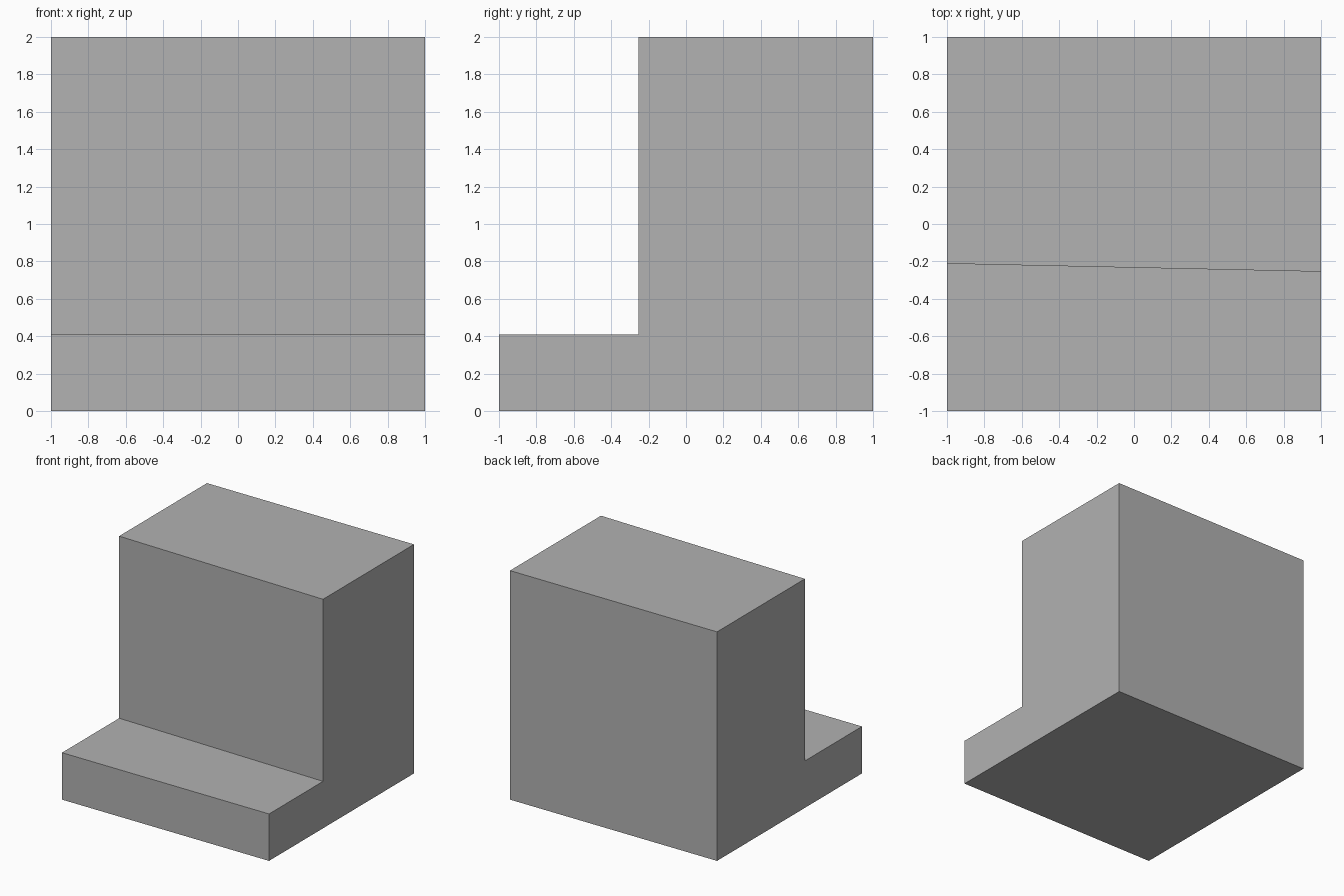
import bpy
import bmesh

cube = bpy.data.objects.get("Cube")
if cube:
    bpy.data.objects.remove(cube, do_unlink=True)

# Plain grey material
grey = bpy.data.materials.new("plain_grey")
grey.use_nodes = True
colour = (0.445, 0.445, 0.445, 1)
grey.diffuse_color = colour
grey.node_tree.nodes["Principled BSDF"].inputs["Base Color"].default_value = colour

STEP_Z = 0.41


def end_profile(bm, x, riser_y):
    """L-shaped side outline at one end of the block."""
    outline = [(-1, 0), (1, 0), (1, 2), (riser_y, 2), (riser_y, STEP_Z), (-1, STEP_Z)]
    return [bm.verts.new((x, y, z)) for y, z in outline]


# Stepped block: two end outlines bridged, with a slightly skewed riser
bm = bmesh.new()
right = end_profile(bm, -1, -0.212)
left = end_profile(bm, 1, -0.255)
bm.faces.new(right)
bm.faces.new(left)
for i in range(len(right)):
    j = (i + 1) % len(right)
    bm.faces.new((right[i], right[j], left[j], left[i]))
bmesh.ops.recalc_face_normals(bm, faces=bm.faces)

mesh = bpy.data.meshes.new("stepped_block")
bm.to_mesh(mesh)
bm.free()
mesh.materials.append(grey)
block = bpy.data.objects.new("stepped_block", mesh)
bpy.context.collection.objects.link(block)
